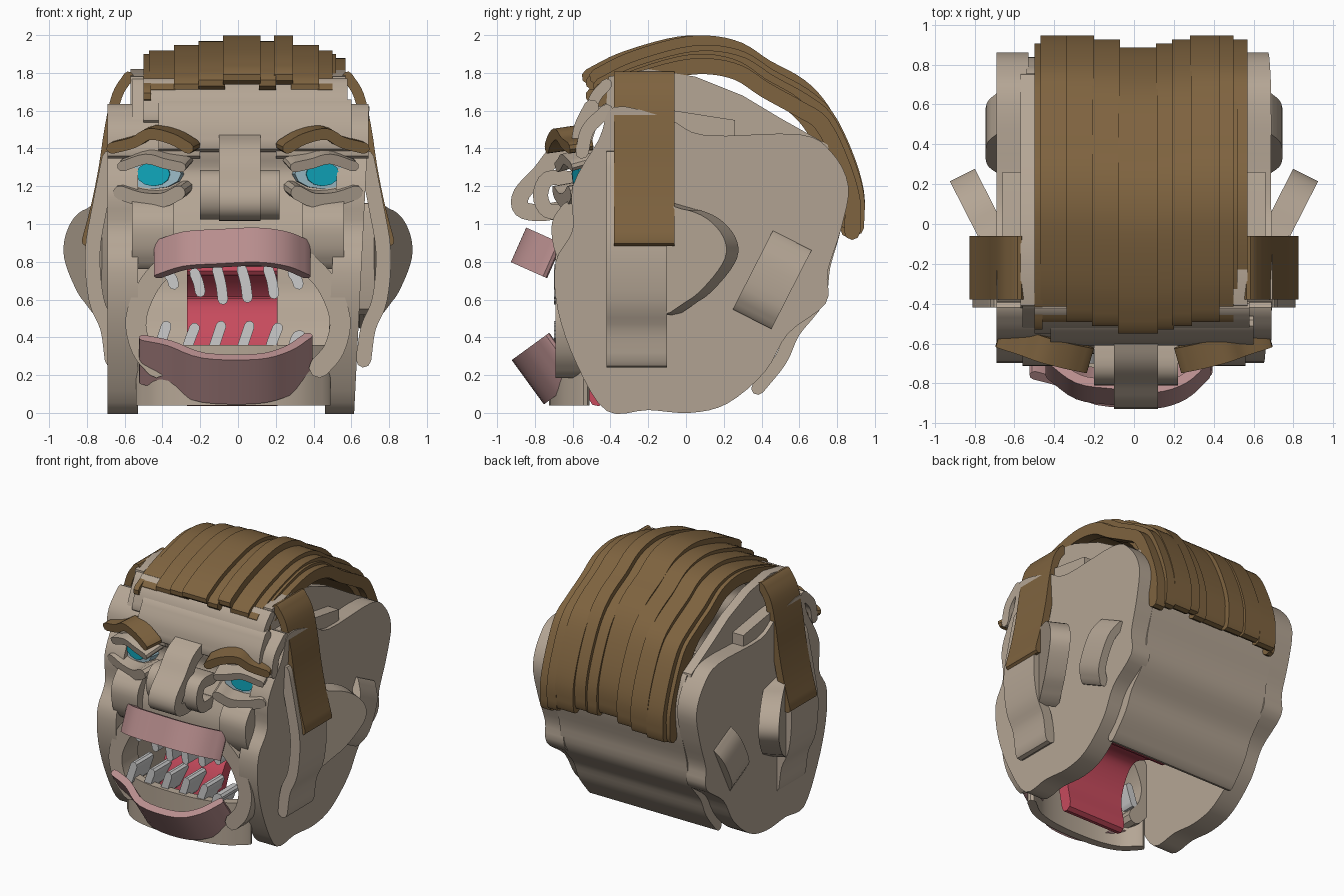
import bpy, bmesh, math
from mathutils import Vector, Matrix


def mat(name, rgb):
    m = bpy.data.materials.new(name)
    m.diffuse_color = (*rgb, 1)
    return m


SKIN = mat("skin", (0.46, 0.38, 0.30))
HAIR = mat("hair", (0.21, 0.125, 0.05))
LIP = mat("lip", (0.48, 0.27, 0.27))
RED = mat("mouth_red", (0.57, 0.07, 0.11))
WHITE = mat("eye_pale", (0.33, 0.50, 0.57))
BLUE = mat("iris_blue", (0.005, 0.38, 0.50))


def smooth(pts, closed=False, n=4):
    """Catmull-Rom curve through 2D points."""
    p = [Vector(q) for q in pts]
    p = [p[-1]] + p + p[:2] if closed else [2 * p[0] - p[1]] + p + [2 * p[-1] - p[-2]]
    out = []
    for i in range(1, len(p) - 2):
        a, b, c, d = p[i - 1:i + 3]
        for k in range(n):
            t = k / n
            out.append(0.5 * (2 * b + (c - a) * t + (2 * a - 5 * b + 4 * c - d) * t * t
                              + (3 * b - a - 3 * c + d) * t ** 3))
    return out if closed else out + [p[-2]]


def extrude(name, prof, axis, lo, hi, m=None, rot=(0, 0, 0), shear=0, sides=(1,)):
    """Extrude a closed 2D profile along an axis, rotate about its centre, mirror in x."""
    place = {"X": lambda u, v, w: (w, u, v), "Y": lambda u, v, w: (u, w, v),
             "Z": lambda u, v, w: (u, v, w)}[axis]
    rings = [[Vector(place(q[0], q[1], w)) for q in prof] for w in (lo, hi)]
    co = rings[0] + rings[1]
    c = sum(co, Vector()) / len(co)
    R = Matrix.Identity(3)
    for ang, ax in zip(rot, "XYZ"):
        R = Matrix.Rotation(math.radians(ang), 3, ax) @ R
    for s in sides:
        bm = bmesh.new()
        vs = []
        for q in co:
            q = c + R @ (q - c)
            vs.append(bm.verts.new(((q.x + shear * (q.z - 0.8)) * s, q.y, q.z)))
        n = len(prof)
        for i in range(n):
            j = (i + 1) % n
            bm.faces.new((vs[i], vs[j], vs[n + j], vs[n + i]))
        bm.faces.new(vs[:n])
        bm.faces.new(vs[n:][::-1])
        bmesh.ops.recalc_face_normals(bm, faces=bm.faces)
        label = name if len(sides) == 1 else name + ("_right" if s > 0 else "_left")
        me = bpy.data.meshes.new(label)
        bm.to_mesh(me)
        bm.free()
        if m:
            me.materials.append(m)
        bpy.context.collection.objects.link(bpy.data.objects.new(label, me))


def ribbon(name, path, t, axis, lo, hi, m=None, **kw):
    """Rounded-end stroke of width t along a path, extruded."""
    p, r = smooth(path), t / 2
    left, right = [], []
    for i, q in enumerate(p):
        d = (p[min(i + 1, len(p) - 1)] - p[max(i - 1, 0)]).normalized()
        nrm = Vector((-d.y, d.x)) * r
        left.append(q + nrm)
        right.append(q - nrm)
        if i == 0:
            start = [q + nrm * math.cos(a) - d * r * math.sin(a) for a in (2.36, 1.57, 0.79)]
    end = [q + nrm * math.cos(a) + d * r * math.sin(a) for a in (0.79, 1.57, 2.36)]
    extrude(name, start + left + end + right[::-1], axis, lo, hi, m, **kw)


BOTH = (1, -1)

# side slabs of the head, and the inner skull walls rising under the hair
slab = [(-0.42, 0.01), (-0.2, 0.015), (0.02, 0.0), (0.22, 0.05), (0.42, 0.22), (0.54, 0.42), (0.74, 0.58),
        (0.75, 0.75), (0.82, 0.97), (0.86, 1.2), (0.77, 1.38), (0.6, 1.475), (0.1, 1.47), (-0.1, 1.56),
        (-0.38, 1.62), (-0.46, 1.45), (-0.6, 1.2), (-0.6, 0.97), (-0.69, 0.8), (-0.68, 0.55), (-0.58, 0.26)]
extrude("side_slab_right", smooth(slab, True), "X", 0.50, 0.655, SKIN, shear=0.05)
extrude("side_slab_left", smooth(slab, True), "X", 0.53, 0.69, SKIN, sides=(-1,))
skull = [(-0.45, 1.3), (-0.41, 1.78), (-0.2, 1.82), (0.05, 1.78), (0.3, 1.68), (0.5, 1.56), (0.75, 1.42),
         (0.8, 1.2), (0.4, 1.15)]
extrude("skull_wall", skull, "X", 0.50, 0.57, SKIN, sides=BOTH)
extrude("temple_ridge", [(-0.3, 1.62), (-0.06, 1.6), (0.26, 1.55), (0.26, 1.46), (-0.3, 1.46)], "X", 0.54, 0.66,
        SKIN, sides=BOTH)

# back of the head and neck
ribbon("neck_back", [(0.38, 0.13), (0.5, 0.28), (0.57, 0.43), (0.7, 0.6), (0.73, 0.78), (0.79, 1.0),
                     (0.8, 1.2), (0.74, 1.38)], 0.07, "X", -0.54, 0.52, SKIN)

# forehead, face front and chin
ribbon("face_front", [(-0.40, 1.74), (-0.47, 1.6), (-0.53, 1.42), (-0.50, 1.27), (-0.57, 1.1), (-0.62, 0.95),
                      (-0.62, 0.8)], 0.06, "X", -0.56, 0.56, SKIN)
ribbon("forehead_upper", [(-0.42, 1.74), (-0.48, 1.67), (-0.52, 1.56)], 0.06, "X", -0.5, 0.58, SKIN)
ribbon("forehead_lower", [(-0.50, 1.62), (-0.55, 1.52), (-0.57, 1.42)], 0.08, "X", -0.42, 0.6, SKIN)
ribbon("brow_ridge", [(-0.42, 1.60), (-0.52, 1.5), (-0.55, 1.38)], 0.07, "X", 0.2, 0.69, SKIN, sides=BOTH)
ribbon("chin", [(-0.51, -0.54), (-0.4, -0.64), (-0.2, -0.69), (0.1, -0.69), (0.32, -0.64), (0.46, -0.54)], 0.06,
       "Z", 0.04, 0.36, SKIN)
ribbon("cheek", [(-0.62, 1.08), (-0.67, 1.0), (-0.66, 0.88), (-0.62, 0.8)], 0.08, "X", 0.34, 0.56, SKIN, sides=BOTH)
ribbon("mouth_fold", [(0.36, 0.8), (0.47, 0.68), (0.54, 0.5), (0.51, 0.34), (0.43, 0.24)], 0.11, "Y",
       -0.69, -0.5, SKIN, sides=BOTH)

# nose
ribbon("nose_bridge", [(-0.56, 1.44), (-0.68, 1.38), (-0.77, 1.27), (-0.87, 1.16), (-0.87, 1.08), (-0.77, 1.06),
                       (-0.64, 1.08)], 0.09, "X", -0.1, 0.12, SKIN)
ribbon("nostrils", [(-0.6, 1.24), (-0.73, 1.24), (-0.77, 1.15), (-0.73, 1.07), (-0.62, 1.07)], 0.08, "X",
       -0.2, 0.22, SKIN)

# eyes, lids and eyebrows
for r, h, m, nm, y in ((0.15, 0.08, WHITE, "eyeball", -0.575), (0.09, 0.065, BLUE, "iris", -0.585)):
    disc = [(0.44 + r * math.cos(a), 1.265 + h * math.sin(a)) for a in [i * math.pi / 6 for i in range(12)]]
    extrude(nm, disc, "Y", y, -0.5, m, rot=(0, 0, 12), sides=BOTH)
ribbon("upper_lid", [(0.28, 1.32), (0.37, 1.34), (0.47, 1.365), (0.6, 1.325)], 0.055, "Y", -0.66, -0.5,
       SKIN, rot=(15, 0, 14), sides=BOTH)
ribbon("lower_lid", [(0.29, 1.18), (0.38, 1.14), (0.5, 1.145), (0.61, 1.18)], 0.075, "Y", -0.66, -0.5,
       SKIN, rot=(10, 0, 14), sides=BOTH)
ribbon("eyebrow", [(0.24, 1.41), (0.33, 1.46), (0.45, 1.485), (0.54, 1.44), (0.66, 1.41)], 0.06, "Y",
       -0.69, -0.56, HAIR, rot=(8, 0, 16), sides=BOTH)

# lips: curved bands leaning forward
ribbon("upper_lip", [(-0.42, -0.71), (-0.28, -0.82), (-0.1, -0.85), (0.1, -0.87), (0.25, -0.82), (0.36, -0.71)],
       0.05, "Z", 0.75, 0.95, LIP, rot=(-24, 0, 0))
ribbon("lower_lip", [(-0.5, -0.66), (-0.36, -0.71), (-0.18, -0.82), (0.1, -0.83), (0.26, -0.76), (0.37, -0.64)],
       0.05, "Z", 0.09, 0.38, LIP, rot=(36, 0, 0))

# mouth interior
ribbon("tongue", [(-0.47, 0.08), (-0.5, 0.3), (-0.42, 0.5), (-0.3, 0.57), (-0.12, 0.52), (-0.02, 0.6)],
       0.09, "X", -0.27, 0.21, RED)
ribbon("palate", [(-0.6, 0.76), (-0.42, 0.8), (-0.2, 0.77), (-0.02, 0.6), (0.0, 0.4)], 0.07, "X", -0.27, 0.21, RED)

# teeth
for i, (x, z0, z1) in enumerate(((-0.35, .68, .74), (-0.21, .64, .74), (-0.09, .6, .76), (0.04, .61, .76),
                                 (0.18, .63, .76), (0.31, .68, .74))):
    ribbon(f"upper_tooth_{i}", [(x - .02, z1), (x, (z0 + z1) / 2), (x + .01, z0)], 0.055, "Y", -0.70, -0.5)
for i, (x, z1) in enumerate(((-0.4, .46), (-0.25, .45), (-0.11, .46), (0.04, .46), (0.19, .45), (0.31, .41))):
    ribbon(f"lower_tooth_{i}", [(x - .02, .34), (x, .4), (x + .02, z1)], 0.055, "Y", -0.70, -0.5)

# ears, lobes behind them and jowls
ear = [(-0.17, 1.07), (0.0, 1.08), (0.15, 1.03), (0.25, 0.93), (0.26, 0.82), (0.16, 0.69), (0.03, 0.59), (-0.15, 0.55)]
extrude("ear", smooth(ear, True), "X", 0.70, 0.84, SKIN, rot=(0, 0, -27), sides=BOTH)
ribbon("nape_lobe", [(0.66, 0.5), (0.71, 0.6), (0.71, 0.8), (0.66, 0.91)], 0.06, "Y", 0.34, 0.57, SKIN,
       rot=(-27, 0, 0), sides=BOTH)
ribbon("jowl", [(0.665, 0.28), (0.69, 0.45), (0.75, 0.6), (0.77, 0.85), (0.73, 1.1), (0.68, 1.35)], 0.08, "Y",
       -0.42, -0.1, SKIN, sides=BOTH)

# sideburns
ribbon("sideburn", [(0.58, 1.78), (0.64, 1.68), (0.68, 1.5), (0.71, 1.3), (0.75, 1.1), (0.8, 0.91)], 0.055, "Y",
       -0.38, -0.06, HAIR, sides=BOTH)

# hair: overlapping strips swept over the head
hair = [(-0.47, 1.78), (-0.3, 1.865), (-0.05, 1.94), (0.12, 1.955), (0.28, 1.92), (0.42, 1.83), (0.6, 1.73),
        (0.72, 1.6), (0.82, 1.4), (0.88, 1.2), (0.88, 1.03)]
strips = [(-0.5, -0.46, -.02, -.10), (-0.47, -0.33, .02, -.08), (-0.34, -0.2, .02, -.05), (-0.21, -0.07, .0, -.03),
          (-0.08, 0.12, -.04, 0), (0.11, 0.2, -.02, -.03), (0.19, 0.29, 0, 0), (0.28, 0.43, .02, -.05),
          (0.42, 0.5, .02, -.08), (0.49, 0.57, .0, -.12)]
for i, (a, b, dy, dz) in enumerate(strips):
    path = [(y + dy, z + dz * (1 if y < 0.7 else 0.6)) for y, z in hair]
    ribbon(f"hair_strip_{i}", path, 0.085, "X", a, b, HAIR)
ribbon("hair_under", [(y * 0.95, z - 0.1) for y, z in hair[:-1]], 0.09, "X", -0.5, 0.52, HAIR)

# keep edges sharp, curves smooth
for o in bpy.context.collection.objects:
    o.select_set(True)
    bpy.context.view_layer.objects.active = o
bpy.ops.object.shade_smooth_by_angle(angle=math.radians(30))
